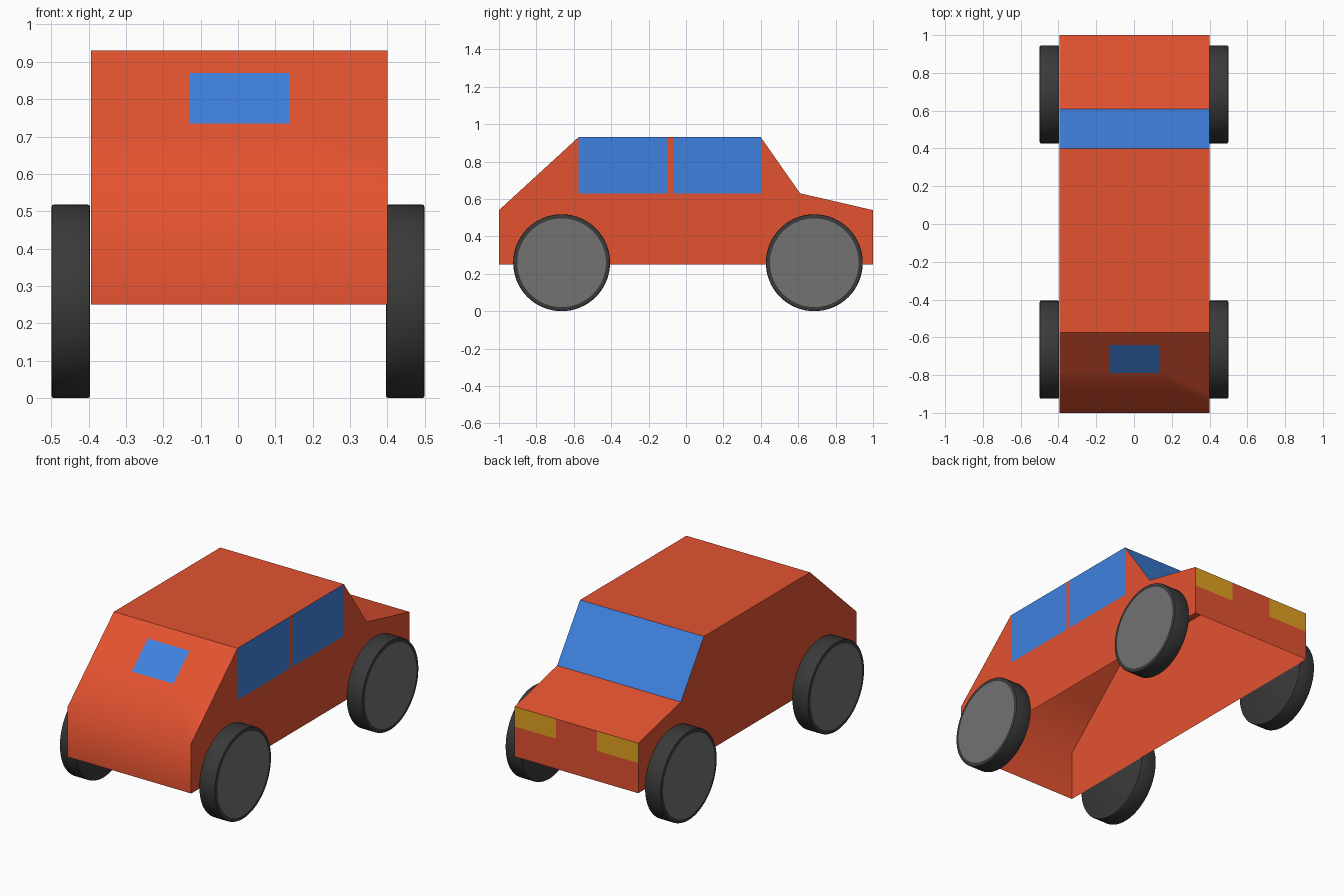
import bpy, bmesh
from math import radians
from mathutils import Matrix, Vector

cube = bpy.data.objects.get("Cube")
if cube:
    bpy.data.objects.remove(cube)


def material(name, rgb):
    m = bpy.data.materials.new(name)
    m.use_nodes = True
    m.diffuse_color = (*rgb, 1)
    m.node_tree.nodes["Principled BSDF"].inputs["Base Color"].default_value = (*rgb, 1)
    return m


PAINT = material("orange_red_paint", (0.77, 0.085, 0.03))
GLASS = material("blue_glass", (0.05, 0.22, 0.74))
LAMP = material("amber_lamp", (0.76, 0.36, 0.015))
TYRE = material("black_tyre", (0.042, 0.042, 0.042))
HUB = material("grey_hub", (0.17, 0.17, 0.17))


def make_object(name, bm, mats):
    me = bpy.data.meshes.new(name)
    bm.to_mesh(me)
    bm.free()
    for m in mats:
        me.materials.append(m)
    ob = bpy.data.objects.new(name, me)
    bpy.context.collection.objects.link(ob)
    return ob


def cut_panel(bm, pick, axis, values):
    """Cut only the faces chosen by pick along planes across one axis."""
    for v in values:
        faces = [f for f in bm.faces if pick(f)]
        geom = set(faces)
        for f in faces:
            geom.update(f.edges, f.verts)
        no = Vector((0, 0, 0))
        no[axis] = 1
        bmesh.ops.bisect_plane(bm, geom=list(geom), dist=1e-5, plane_co=no * v, plane_no=no)


def paint(bm, pick, index, inside):
    for f in bm.faces:
        if pick(f) and inside(f.calc_center_median()):
            f.material_index = index


# Body shell: side profile (y, z) swept across the width, open underneath
LEFT, RIGHT = 0.4, -0.394
profile = [(-1, 0.25), (-1, 0.54), (-0.575, 0.93), (0.4, 0.93),
           (0.61, 0.63), (1, 0.54), (1, 0.25)]
bm = bmesh.new()
rows = [[bm.verts.new((x, y, z)) for y, z in profile] for x in (RIGHT, LEFT)]
for row in rows:
    bm.faces.new(row)
for i in range(len(profile) - 1):
    bm.faces.new((rows[0][i], rows[0][i + 1], rows[1][i + 1], rows[1][i]))
bmesh.ops.recalc_face_normals(bm, faces=bm.faces)
if sum(f.normal.z for f in bm.faces if f.calc_center_median().z > 0.9) < 0:
    bmesh.ops.reverse_faces(bm, faces=bm.faces)
bm.normal_update()


def hatch(f): return f.normal.y < -0.3 and f.normal.z > 0.3
def nose(f): return f.normal.y > 0.95 and abs(f.normal.z) < 0.1
def windscreen(f): return f.normal.y > 0.5 and f.normal.z > 0.3
def left_side(f): return f.normal.x > 0.9


# Windscreen, sloped window, side windows and lamps
paint(bm, windscreen, 1, lambda c: True)
cut_panel(bm, hatch, 2, (0.735, 0.87))
cut_panel(bm, hatch, 0, (-0.13, 0.137))
paint(bm, hatch, 1, lambda c: abs(c.x) < 0.1 and 0.74 < c.z < 0.86)
cut_panel(bm, left_side, 2, (0.63,))
cut_panel(bm, lambda f: left_side(f) and f.calc_center_median().z > 0.65,
          1, (-0.575, -0.1, -0.07, 0.4))
paint(bm, left_side, 1,
      lambda c: c.z > 0.65 and (-0.5 < c.y < -0.15 or 0 < c.y < 0.38))
cut_panel(bm, nose, 2, (0.425,))
cut_panel(bm, lambda f: nose(f) and f.calc_center_median().z > 0.43, 0, (-0.13, 0.135))
paint(bm, nose, 2, lambda c: c.z > 0.43 and abs(c.x) > 0.15)

# Only the crease below the sloped window is softly shaded
for f in bm.faces:
    f.smooth = True
for e in bm.edges:
    crease = all(v.co.y < -0.99 and abs(v.co.z - 0.54) < 0.01 for v in e.verts)
    e.smooth = crease or e.calc_face_angle(0) < 0.02
make_object("car_body", bm, [PAINT, GLASS, LAMP])


# Wheels: bevelled drums with a hub disc set in the outer face
def wheel(name, side, y):
    bm = bmesh.new()
    bmesh.ops.create_cone(bm, cap_ends=True, segments=64, radius1=0.259,
                          radius2=0.259, depth=0.103)
    rims = [e for e in bm.edges if abs(e.verts[0].co.z - e.verts[1].co.z) < 1e-4]
    bmesh.ops.bevel(bm, geom=rims, offset=0.006, segments=2, profile=0.5, affect='EDGES')
    cap = max(bm.faces, key=lambda f: f.calc_center_median().z + len(f.verts))
    bmesh.ops.inset_region(bm, faces=[cap], thickness=0.016)
    cap.material_index = 1
    bm.transform(Matrix.Translation((side * 0.4475, y, 0.259))
                 @ Matrix.Rotation(radians(90 * side), 4, 'Y'))
    ob = make_object(name, bm, [TYRE, HUB])
    bpy.ops.object.select_all(action='DESELECT')
    ob.select_set(True)
    bpy.context.view_layer.objects.active = ob
    bpy.ops.object.shade_smooth_by_angle(angle=radians(30))


for label, side in (("left", 1), ("right", -1)):
    wheel(f"front_wheel_{label}", side, -0.665)
    wheel(f"back_wheel_{label}", side, 0.686)
